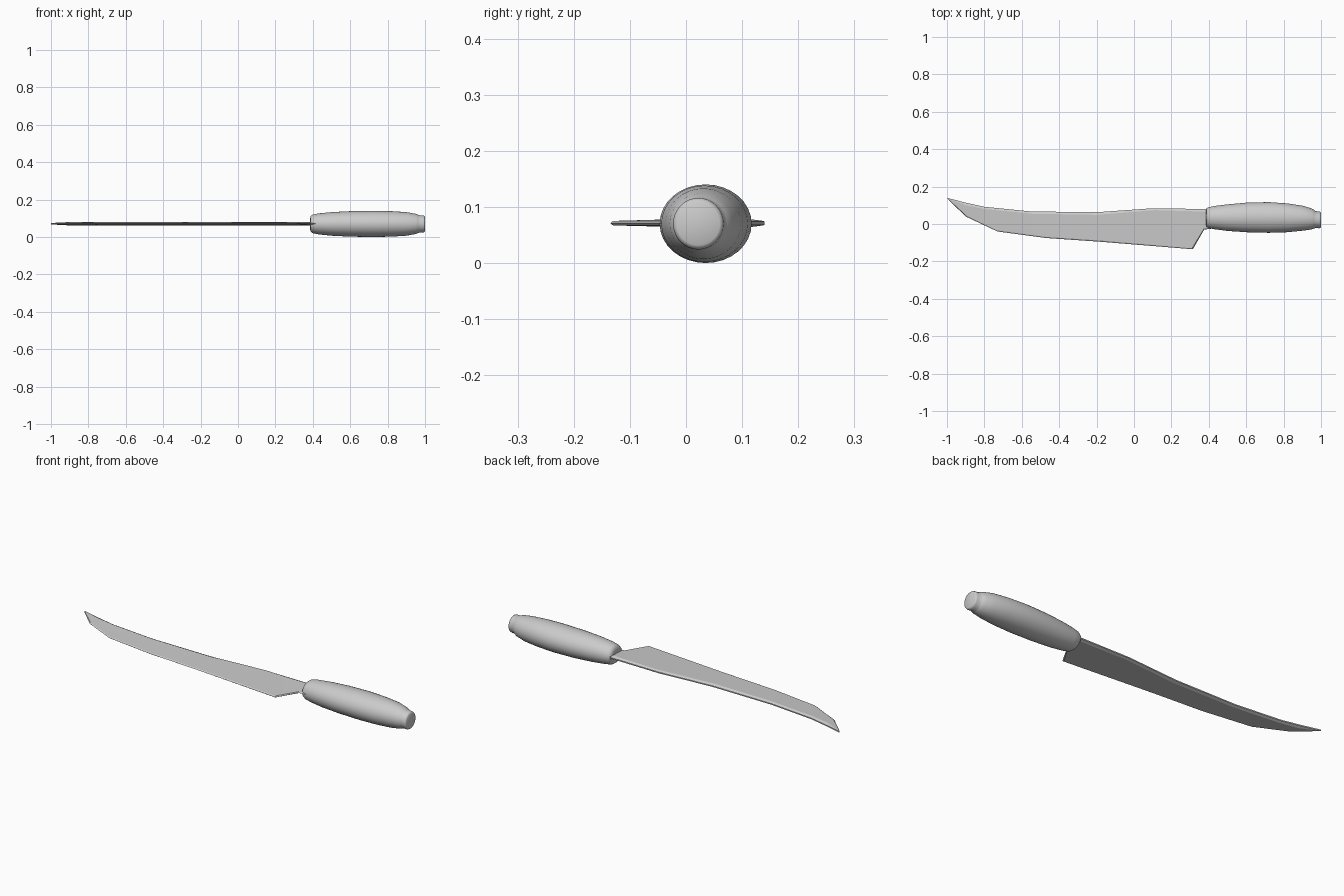
import bpy, bmesh, math

cube = bpy.data.objects.get("Cube")
if cube:
    bpy.data.objects.remove(cube, do_unlink=True)

grey = bpy.data.materials.new("plain grey")
grey.use_nodes = True
colour = (0.6, 0.6, 0.6, 1)
grey.diffuse_color = colour
grey.node_tree.nodes["Principled BSDF"].inputs["Base Color"].default_value = colour


def loft(name, rings, angle):
    """Skin a list of closed rings and cap both ends."""
    bm = bmesh.new()
    loops = [[bm.verts.new(p) for p in ring] for ring in rings]
    n = len(loops[0])
    for a, b in zip(loops, loops[1:]):
        for i in range(n):
            j = (i + 1) % n
            bm.faces.new((a[i], a[j], b[j], b[i]))
    bm.faces.new(loops[0])
    bm.faces.new(loops[-1])
    bmesh.ops.remove_doubles(bm, verts=bm.verts, dist=0.0001)
    bmesh.ops.recalc_face_normals(bm, faces=bm.faces)
    mesh = bpy.data.meshes.new(name)
    bm.to_mesh(mesh)
    bm.free()
    mesh.materials.append(grey)
    obj = bpy.data.objects.new(name, mesh)
    bpy.context.collection.objects.link(obj)
    bpy.ops.object.select_all(action='DESELECT')
    obj.select_set(True)
    bpy.context.view_layer.objects.active = obj
    bpy.ops.object.shade_smooth_by_angle(angle=math.radians(angle))
    return obj


MID = 0.071  # height of the blade plane

# Blade: pairs of spine point and edge point from the tip to the tang
stations = [
    ((-1.0, 0.14), (-0.995, 0.133)),
    ((-0.9, 0.114), (-0.9, 0.04)),
    ((-0.8, 0.092), (-0.73, -0.04)),
    ((-0.55, 0.067), (-0.47, -0.075)),
    ((-0.2, 0.063), (-0.18, -0.095)),
    ((0.1, 0.084), (0.315, -0.135)),
    ((0.385, 0.08), (0.375, -0.03)),
    ((0.47, 0.075), (0.47, -0.018)),
]
blade_rings = []
for k, ((sx, sy), (ex, ey)) in enumerate(stations):
    width = math.hypot(ex - sx, ey - sy)
    thick = 0.004 if k == 0 else 0.009

    def between(t, half):
        return (sx + (ex - sx) * t, sy + (ey - sy) * t, MID + half)

    near_spine = min(0.3, 0.014 / width)
    near_edge = 1 - min(0.3, 0.007 / width)
    blade_rings.append([
        between(0, 0.003), between(near_spine, thick), between(near_edge, 0.004),
        between(1, 0), between(near_edge, -0.004), between(near_spine, -thick),
        between(0, -0.003),
    ])
loft("blade", blade_rings, 15)

# Handle: x, centre y, half width, half height, ending in a small butt cap
profile = [
    (0.385, 0.034, 0.035, 0.025), (0.388, 0.034, 0.05, 0.041),
    (0.400, 0.034, 0.056, 0.050), (0.43, 0.034, 0.062, 0.056),
    (0.50, 0.034, 0.071, 0.063), (0.60, 0.035, 0.079, 0.068),
    (0.72, 0.035, 0.082, 0.070), (0.82, 0.033, 0.077, 0.068),
    (0.90, 0.031, 0.067, 0.063), (0.95, 0.027, 0.056, 0.054),
    (0.965, 0.025, 0.049, 0.048), (0.970, 0.024, 0.045, 0.046),
    (0.990, 0.022, 0.045, 0.046), (0.997, 0.022, 0.043, 0.043),
    (1.0, 0.022, 0.038, 0.038),
]
SIDES = 32
handle_rings = []
for x, cy, ry, rz in profile:
    angles = [2 * math.pi * i / SIDES for i in range(SIDES)]
    handle_rings.append([(x, cy + ry * math.cos(a), 0.07 + rz * math.sin(a)) for a in angles])
loft("handle", handle_rings, 50)
